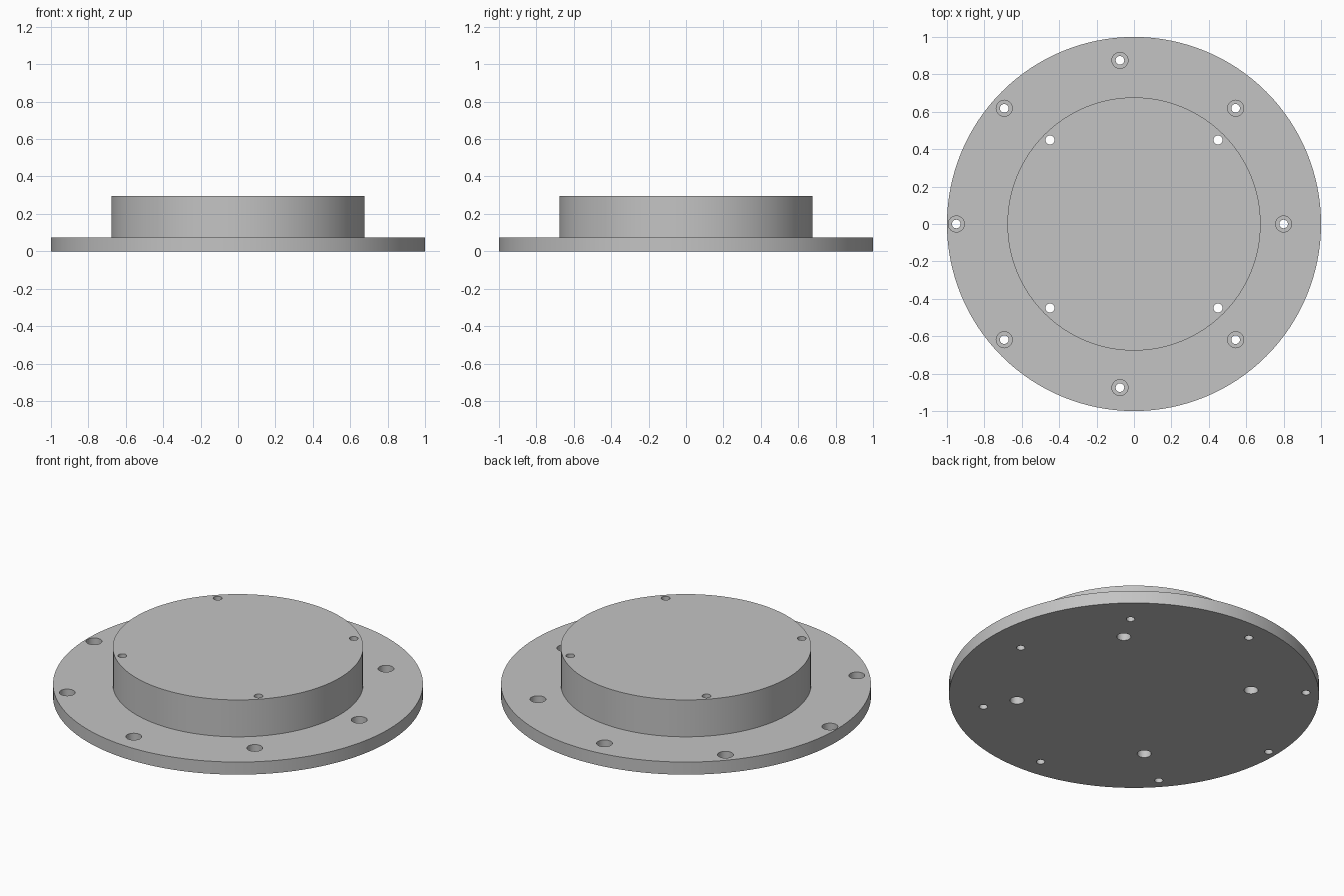
import bpy, bmesh, math

if "Cube" in bpy.data.objects:
    bpy.data.objects.remove(bpy.data.objects["Cube"])

FLANGE_R, FLANGE_TOP = 1.0, 0.075
BOSS_R, BOSS_TOP = 0.677, 0.295


def add_lathe(bm, profile, cx=0.0, cy=0.0, sides=32):
    """Add a closed turned solid from (radius, height) points, bottom to top."""
    rings = []
    for r, z in profile:
        rings.append([bm.verts.new((cx + r * math.cos(math.tau * i / sides),
                                    cy + r * math.sin(math.tau * i / sides), z))
                      for i in range(sides)])
    for a, b in zip(rings, rings[1:]):
        for i in range(sides):
            j = (i + 1) % sides
            bm.faces.new((a[i], a[j], b[j], b[i]))
    bm.faces.new(rings[0][::-1])
    bm.faces.new(rings[-1])


def make_object(name, bm):
    bmesh.ops.recalc_face_normals(bm, faces=bm.faces[:])
    mesh = bpy.data.meshes.new(name)
    bm.to_mesh(mesh)
    bm.free()
    obj = bpy.data.objects.new(name, mesh)
    bpy.context.collection.objects.link(obj)
    return obj


# Round flange with raised boss, one solid
bm = bmesh.new()
add_lathe(bm, [(FLANGE_R, 0), (FLANGE_R, FLANGE_TOP),
               (BOSS_R, FLANGE_TOP), (BOSS_R, BOSS_TOP)], sides=128)
body = make_object("flanged_boss", bm)
grey = bpy.data.materials.new("grey metal")
grey.diffuse_color = (0.55, 0.55, 0.55, 1)
grey.use_nodes = True
grey.node_tree.nodes["Principled BSDF"].inputs["Base Color"].default_value = grey.diffuse_color
body.data.materials.append(grey)

bm = bmesh.new()
# Eight flange holes, counterbored from above, on an offset circle
for k in range(8):
    a = math.tau * k / 8
    add_lathe(bm, [(0.023, -0.05), (0.023, 0.035), (0.043, 0.035), (0.043, 0.12)],
              -0.075 + 0.875 * math.cos(a), 0.875 * math.sin(a))
# Four boss holes, counterbored from below
for sx in (-1, 1):
    for sy in (-1, 1):
        add_lathe(bm, [(0.038, -0.05), (0.038, 0.2), (0.024, 0.2), (0.024, 0.35)],
                  sx * 0.449, sy * 0.449)
cutter = make_object("hole_cutter", bm)
cutter.hide_render = True

# Drill the holes
mod = body.modifiers.new("holes", 'BOOLEAN')
mod.operation = 'DIFFERENCE'
mod.solver = 'EXACT'
mod.object = cutter
bpy.context.view_layer.objects.active = body
body.select_set(True)
cutter.select_set(False)
bpy.ops.object.modifier_apply(modifier=mod.name)
bpy.data.objects.remove(cutter)
bpy.ops.object.shade_smooth_by_angle(angle=math.radians(30))
